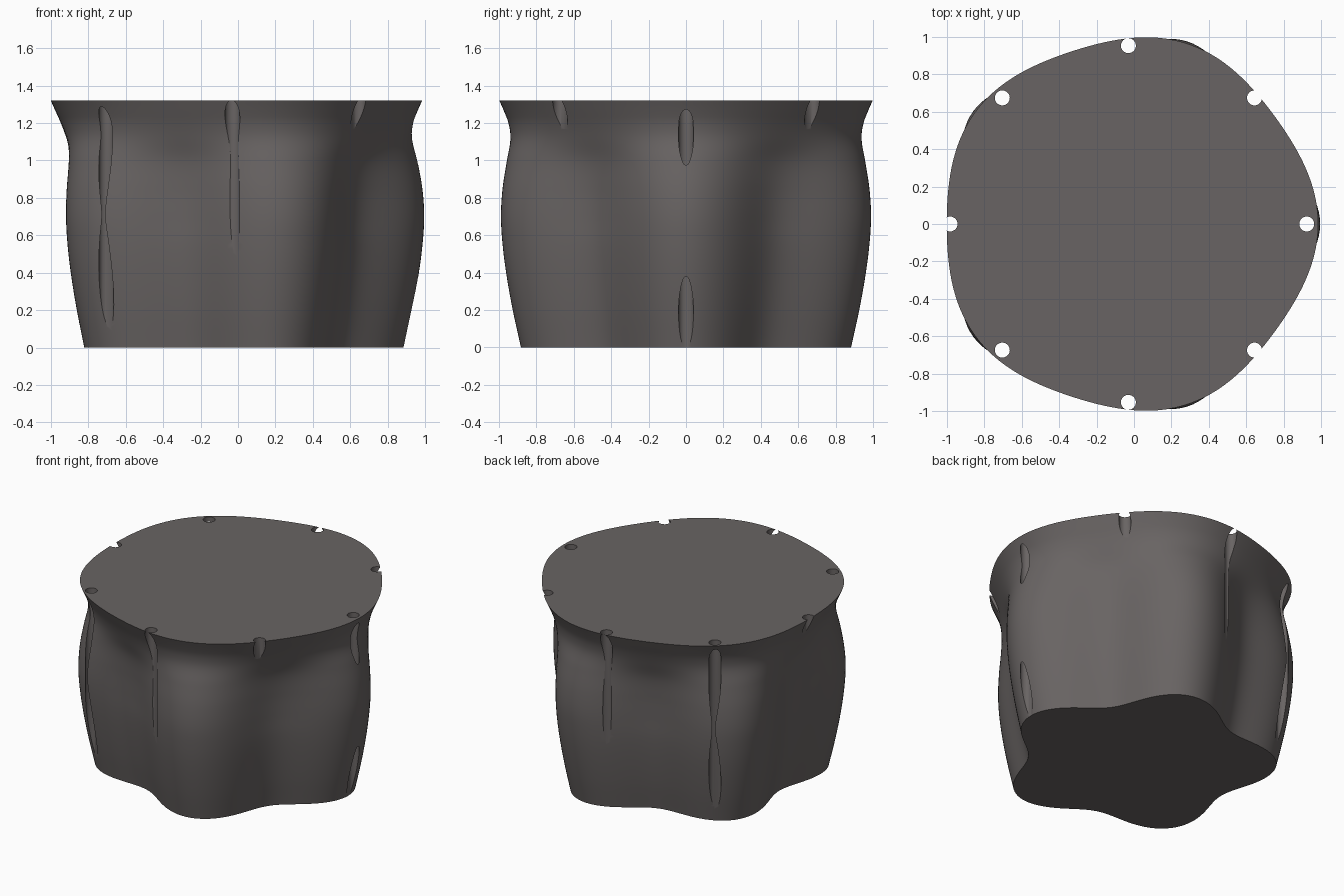
import bpy, bmesh, math

if "Cube" in bpy.data.objects:
    bpy.data.objects.remove(bpy.data.objects["Cube"])

CX = -0.03          # axis of the lobed body
HEIGHT = 1.32
SEGS, RINGS = 200, 60

# height, mean radius, depth of the five lobes
PROFILE = [(0.0, .817, .098), (0.2, .860, .100), (0.39, .893, .102),
           (0.55, .913, .103), (0.7, .922, .103), (0.85, .922, .093),
           (1.0, .918, .070), (1.12, .924, .037), (1.2, .942, .025),
           (1.26, .966, .022), (1.32, .9925, .0215)]


def sample(z, k):
    """Smooth Hermite interpolation of profile column k at height z."""
    n = len(PROFILE)
    i = next((j for j in range(n - 1) if z <= PROFILE[j + 1][0]), n - 2)

    def slope(j):
        a, b = PROFILE[max(j - 1, 0)], PROFILE[min(j + 1, n - 1)]
        return (b[k] - a[k]) / (b[0] - a[0])
    p, q = PROFILE[i], PROFILE[i + 1]
    h = q[0] - p[0]
    t = (z - p[0]) / h
    return ((2*t**3 - 3*t*t + 1) * p[k] + (t**3 - 2*t*t + t) * h * slope(i)
            + (3*t*t - 2*t**3) * q[k] + (t**3 - t*t) * h * slope(i + 1))


def make_object(name, bm):
    mesh = bpy.data.meshes.new(name)
    bm.normal_update()
    bm.to_mesh(mesh)
    bm.free()
    ob = bpy.data.objects.new(name, mesh)
    bpy.context.collection.objects.link(ob)
    return ob


# Lobed body with flared rim
bm = bmesh.new()
rings = []
for r in range(RINGS + 1):
    z = HEIGHT * r / RINGS
    mean, lobe = sample(z, 1), sample(z, 2)
    ring = []
    for s in range(SEGS):
        a = math.tau * s / SEGS
        rad = mean + lobe * math.cos(5 * a)
        ring.append(bm.verts.new((CX + rad * math.cos(a), rad * math.sin(a), z)))
    rings.append(ring)
for lo, hi in zip(rings, rings[1:]):
    for s in range(SEGS):
        t = (s + 1) % SEGS
        bm.faces.new((lo[s], lo[t], hi[t], hi[s]))
bm.faces.new(rings[-1])
bm.faces.new(rings[0][::-1])
body = make_object("lobed_body", bm)

grey = bpy.data.materials.new("warm dark grey")
grey.diffuse_color = (0.14, 0.127, 0.125, 1)
grey.use_nodes = True
grey.node_tree.nodes["Principled BSDF"].inputs["Base Color"].default_value = grey.diffuse_color
body.data.materials.append(grey)

# Eight vertical holes around the rim, breaking out as grooves
bm = bmesh.new()
for i in range(8):
    a = math.tau * i / 8
    made = bmesh.ops.create_cone(bm, cap_ends=True, segments=32, radius1=0.04,
                                 radius2=0.04, depth=2)
    bmesh.ops.translate(bm, verts=made["verts"],
                        vec=(CX + 0.953 * math.cos(a), 0.953 * math.sin(a), HEIGHT / 2))
cutter = make_object("hole_cutter", bm)
cutter.data.materials.append(grey)

bpy.context.view_layer.objects.active = body
body.select_set(True)
cut = body.modifiers.new("holes", "BOOLEAN")
cut.operation = "DIFFERENCE"
cut.solver = "EXACT"
cut.object = cutter
bpy.ops.object.modifier_apply(modifier=cut.name)
bpy.data.objects.remove(cutter)

bpy.ops.object.shade_smooth_by_angle(angle=math.radians(30))
